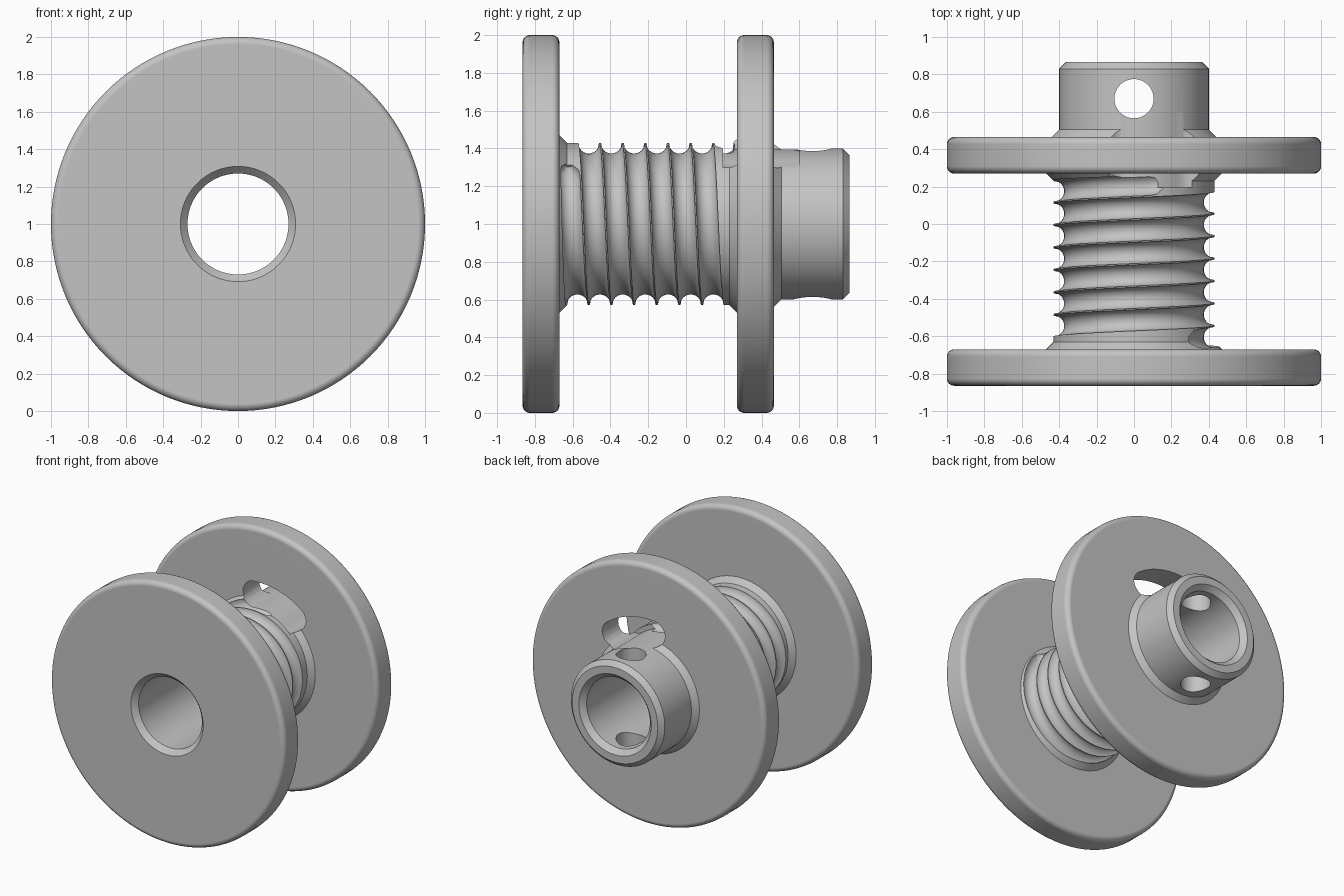
import bpy, bmesh
from math import sin, cos, pi, sqrt, radians
from mathutils import Vector

cube = bpy.data.objects.get("Cube")
if cube:
    bpy.data.objects.remove(cube, do_unlink=True)

SEGS = 128          # steps around the axle
AXIS = Vector((0, 0, 1))


def polar(r, y, phi):
    """Point at radius r from the axle; phi runs from the top towards +x."""
    return AXIS + Vector((r * sin(phi), y, r * cos(phi)))


def loft(name, rings, loop=False):
    """Skin a list of closed point rings; cap the ends unless looped."""
    bm = bmesh.new()
    rows = [[bm.verts.new(p) for p in ring] for ring in rings]
    n = len(rows[0])
    for a, b in zip(rows, rows[1:] + (rows[:1] if loop else [])):
        for k in range(n):
            bm.faces.new((a[k], a[(k + 1) % n], b[(k + 1) % n], b[k]))
    if not loop:
        bm.faces.new(rows[0])
        bm.faces.new(rows[-1])
    bmesh.ops.recalc_face_normals(bm, faces=bm.faces)
    mesh = bpy.data.meshes.new(name)
    bm.to_mesh(mesh)
    bm.free()
    obj = bpy.data.objects.new(name, mesh)
    bpy.context.collection.objects.link(obj)
    return obj


def activate(obj):
    bpy.ops.object.select_all(action='DESELECT')
    obj.select_set(True)
    bpy.context.view_layer.objects.active = obj


def cut(obj, cutter):
    cutter.hide_render = True
    mod = obj.modifiers.new("cut", 'BOOLEAN')
    mod.operation, mod.solver, mod.object = 'DIFFERENCE', 'EXACT', cutter
    activate(obj)
    bpy.ops.object.modifier_apply(modifier=mod.name)
    bpy.data.objects.remove(cutter, do_unlink=True)


def rim(y0, y1, b=0.038, steps=6):
    """Rounded outer edge of a flange, as (radius, y) points."""
    arc = [i * pi / 2 / steps for i in range(steps + 1)]
    return ([(1 - b + b * sin(t), y0 + b - b * cos(t)) for t in arc]
            + [(1 - b + b * cos(t), y1 - b + b * sin(t)) for t in arc])


# Spool body: bore, two flanges, drum with conical roots and rear hub
profile = [(0.27, -0.825), (0.308, -0.865)]
profile += rim(-0.865, -0.67)
profile += [(0.47, -0.67), (0.43, -0.63), (0.43, 0.23), (0.47, 0.27)]
profile += rim(0.27, 0.465)
profile += [(0.44, 0.465), (0.4, 0.505), (0.4, 0.83), (0.365, 0.865),
            (0.308, 0.865), (0.27, 0.825)]
spool = loft("spool", [[polar(r, y, 2 * pi * i / SEGS) for r, y in profile]
                       for i in range(SEGS)], loop=True)

# Helical rope groove with rounded ends
START, END, PITCH, BORE = -0.88, 6.06, 0.12, 0.057
count = int((END - START) * 72)
rings = []
for i in range(count + 1):
    turn = START + (END - START) * i / count
    edge = min(1, (min(i, count - i) + 0.1) / 2)
    a = BORE * sqrt(1 - (1 - edge) ** 2)
    rings.append([polar(0.43 + a * cos(t), -0.515 + PITCH * turn + a * sin(t),
                        2 * pi * turn)
                  for t in (2 * pi * (k + 0.5) / 20 for k in range(20))])
cut(spool, loft("groove_cutter", rings))

# Curved rope slot through the rear flange
MID, HALF, A0, A1 = 0.49, 0.095, radians(-6), radians(37)


def slot_outline(y):
    sweep = [A0 + (A1 - A0) * i / 12 for i in range(13)]
    pts = [polar(MID + HALF, y, p) for p in sweep]
    for ang, sign in ((A1, 1), (A0, -1)):
        centre = polar(MID, y, ang)
        out = Vector((sin(ang), 0, cos(ang))) * sign
        side = Vector((cos(ang), 0, -sin(ang))) * sign
        pts += [centre + HALF * (cos(t) * out + sin(t) * side)
                for t in (pi * k / 10 for k in range(1, 10))]
        if sign > 0:
            pts += [polar(MID - HALF, y, p) for p in reversed(sweep)]
    return pts


cut(spool, loft("slot_cutter", [slot_outline(0.195), slot_outline(0.6)]))

# Cross hole through the hub
cut(spool, loft("pin_hole_cutter",
                [[Vector((0.105 * cos(t), 0.67 + 0.105 * sin(t), z))
                  for t in (2 * pi * k / 48 for k in range(48))]
                 for z in (0.4, 1.6)]))

# Single grey finish
grey = bpy.data.materials.new("light_grey")
grey.use_nodes = True
colour = (0.55, 0.55, 0.55, 1)
grey.diffuse_color = colour
grey.node_tree.nodes["Principled BSDF"].inputs["Base Color"].default_value = colour
spool.data.materials.clear()
spool.data.materials.append(grey)

# Smooth shading with crisp edges and flat flange faces
activate(spool)
bpy.ops.object.shade_smooth_by_angle(angle=radians(30))
weighted = spool.modifiers.new("weighted_normals", 'WEIGHTED_NORMAL')
weighted.keep_sharp = True
